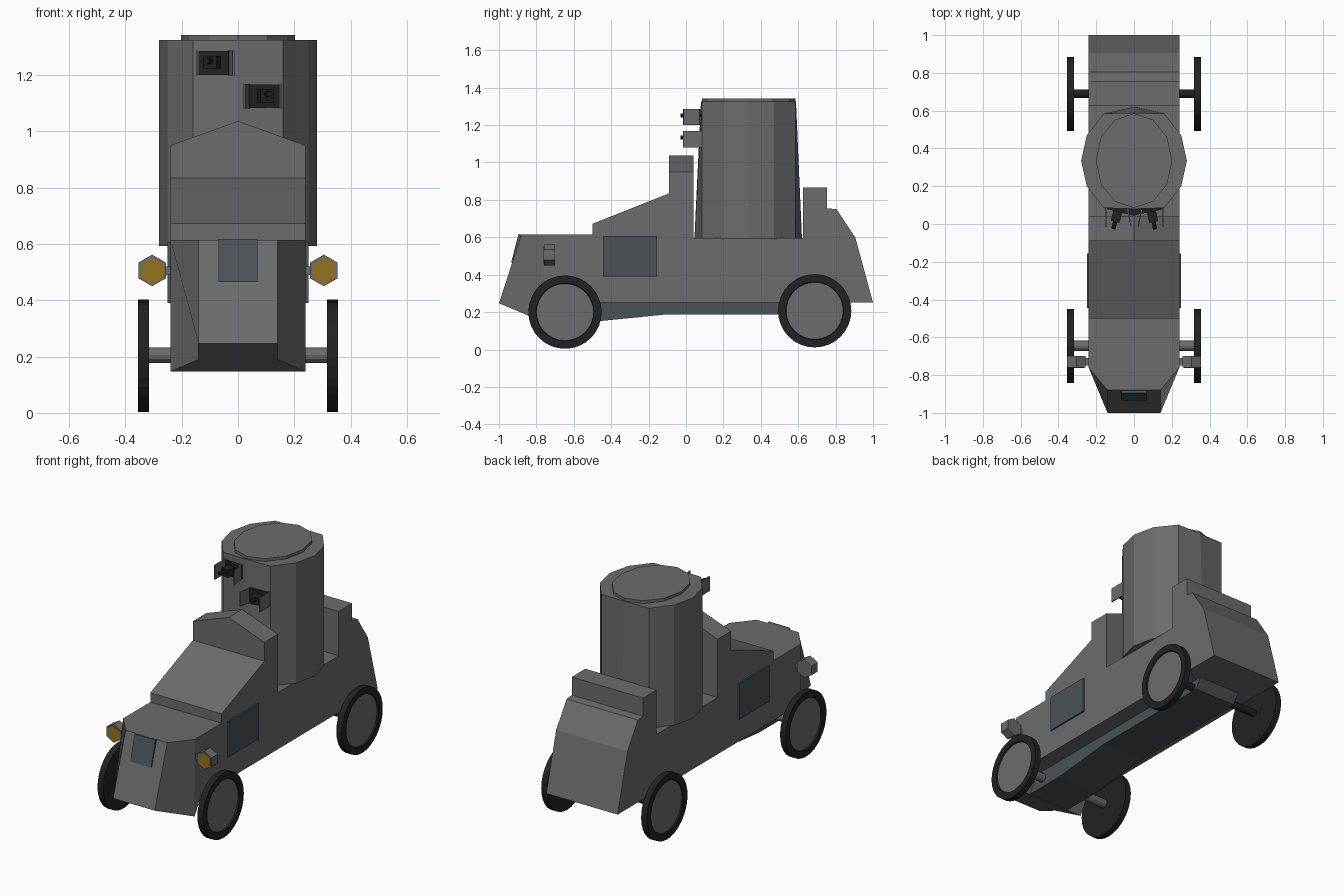
import bpy, bmesh, math
from mathutils import Vector, Matrix

if "Cube" in bpy.data.objects:
    bpy.data.objects.remove(bpy.data.objects["Cube"])


def material(name, color):
    m = bpy.data.materials.new(name)
    m.diffuse_color = (*color, 1)
    m.use_nodes = True
    m.node_tree.nodes["Principled BSDF"].inputs["Base Color"].default_value = m.diffuse_color
    return m


GREY = material("armour_grey", (0.15, 0.15, 0.15))
DARK = material("dark_rubber", (0.016, 0.016, 0.016))
BLUE = material("blue_grey", (0.072, 0.085, 0.097))
AMBER = material("amber", (0.30, 0.175, 0.015))


def finish(name, bm, mat=GREY):
    bmesh.ops.recalc_face_normals(bm, faces=bm.faces)
    me = bpy.data.meshes.new(name)
    bm.to_mesh(me)
    bm.free()
    ob = bpy.data.objects.new(name, me)
    bpy.context.collection.objects.link(ob)
    me.materials.append(mat)
    return ob


def loft(name, rings, mat=GREY):
    """Closed solid through rings with equal point counts."""
    bm = bmesh.new()
    vs = [[bm.verts.new(p) for p in r] for r in rings]
    n = len(vs[0])
    for a, b in zip(vs, vs[1:]):
        for i in range(n):
            j = (i + 1) % n
            bm.faces.new((a[i], a[j], b[j], b[i]))
    bm.faces.new(vs[0][::-1])
    bm.faces.new(vs[-1])
    return finish(name, bm, mat)


def side_prism(name, profile, x0, x1, mat=GREY):
    """Extrude a (y, z) profile across x."""
    return loft(name, [[(x, y, z) for y, z in profile] for x in (x0, x1)], mat)


def box(name, lo, hi, mat=GREY):
    prof = [(lo[1], lo[2]), (hi[1], lo[2]), (hi[1], hi[2]), (lo[1], hi[2])]
    return side_prism(name, prof, lo[0], hi[0], mat)


def lathe(name, origin, axis, steps, n, mat=GREY, phase=0.0):
    """Rings of (distance, radius) along 'x' or 'y' from origin."""
    rings = []
    for d, r in steps:
        ring = []
        for i in range(n):
            a = 2 * math.pi * i / n + phase
            u, v = r * math.cos(a), r * math.sin(a)
            off = (d, u, v) if axis == 'x' else (u, d, v)
            ring.append(Vector(origin) + Vector(off))
        rings.append(ring)
    return loft(name, rings, mat)


# Hull: cowl, turret deck and stepped tail
side_prism("hull", [(-0.5, 0.25), (-0.5, 0.672), (-0.09, 0.835), (0.04, 0.835),
                    (0.04, 0.595), (0.625, 0.595), (0.625, 0.865), (0.755, 0.865),
                    (0.755, 0.755), (0.805, 0.75), (0.905, 0.6), (1.0, 0.25)], -0.24, 0.24)

# Cab with a ridged roof
cab = [(-0.24, 0.8), (0.24, 0.8), (0.24, 0.95), (0, 1.037), (-0.24, 0.95)]
loft("cab_roof", [[(x, y, z) for x, z in cab] for y in (-0.09, 0.04)])

# Tapered bonnet with angled cheeks and a sloping chin, mirrored in x
half = {"A": (0.14, -0.88, 0.615), "B": (0.14, -1.0, 0.247), "C": (0.14, -0.863, 0.19),
        "D": (0.24, -0.76, 0.147), "E": (0.24, -0.76, 0.615), "G": (0.24, -0.7, 0.25),
        "H": (0.24, -0.5, 0.25), "I": (0.24, -0.5, 0.615)}
bm = bmesh.new()
right = {k: bm.verts.new(p) for k, p in half.items()}
left = {k: bm.verts.new((-p[0], p[1], p[2])) for k, p in half.items()}
for side in (right, left):
    for loop in ("ABCDE", "EDGHI"):
        bm.faces.new([side[k] for k in loop])
for strip in ("AB", "BC", "CD", "DG", "GH", "HI", "AEI"):
    bm.faces.new([right[k] for k in strip] + [left[k] for k in strip[::-1]])
finish("bonnet", bm)

# Radiator hatch
side_prism("radiator_hatch", [(-0.87, 0.612), (-0.895, 0.618), (-0.935, 0.465),
                              (-0.92, 0.465)], -0.07, 0.07, BLUE)

# Belly tray under the hull
side_prism("belly_tray", [(-0.7, 0.255), (-0.755, 0.148), (-0.5, 0.148), (-0.1, 0.188),
                          (0.72, 0.188), (0.76, 0.255)], -0.14, 0.14, BLUE)

# Turret: twelve sides, front and rear ridges lean inwards
rings = []
for z, back, front in ((0.592, 0.62, 0.045), (1.325, 0.588, 0.08)):
    flank = [(0.16, 0.085), (0.25, 0.2), (0.28, 0.335), (0.25, 0.47), (0.16, 0.585)]
    outline = [(0, front)] + flank + [(0, back)] + [(-x, y) for x, y in flank[::-1]]
    rings.append([(x, y, z) for x, y in outline])
loft("turret", rings)

# Oval turret lid
loft("turret_lid", [[(0.202 * math.sin(a), 0.335 + 0.25 * math.cos(a), z)
                     for a in [math.tau * i / 12 for i in range(12)]]
                    for z in (1.31, 1.342)])

# Two guns, each with a dark mount, side shields and a barrel
for label, s, x, z, yaw in (("left", -1, -0.085, 1.243, -0.25), ("right", 1, 0.092, 1.125, 0.2)):
    parts = [box(label + "_gun_mount", (-0.055, -0.005, -0.042), (0.055, 0.03, 0.042), DARK),
             box(label + "_gun_body", (-0.024, -0.06, -0.022), (0.024, 0.02, 0.024), DARK),
             lathe(label + "_gun_barrel", (0, 0, 0.008), 'y', [(-0.1, 0.011), (0, 0.011)], 8, DARK)]
    for ob in parts:
        ob.data.transform(Matrix.Translation((x, 0.07, z)) @ Matrix.Rotation(yaw, 4, 'Z'))
    for place, off, turn in (("inner", -s * 0.054, -s * 0.18), ("outer", s * 0.062, 0.0)):
        shield = box(f"{label}_gun_{place}_shield", (-0.003, -0.085, -0.044), (0.003, 0.02, 0.044))
        shield.data.transform(Matrix.Translation((x + off, 0.07, z))
                              @ Matrix.Rotation(turn, 4, 'Z'))

# Axles
for name, y, z, r, mat in (("front_axle", -0.645, 0.205, 0.027, GREY),
                           ("rear_axle", 0.69, 0.21, 0.022, DARK)):
    lathe(name, (0, y, z), 'x', [(-0.325, r), (0.325, r)], 12, mat)

# Mirrored side parts
for s, side in ((-1, "left"), (1, "right")):
    # Side doors
    box(side + "_door", (s * 0.23, -0.445, 0.39), (s * 0.25, -0.155, 0.607), BLUE)

    # Wheels: tyre with a recessed face and grey disc
    for name, y, z in (("front", -0.647, 0.2), ("rear", 0.688, 0.207)):
        lathe(f"{side}_{name}_tyre", (0, y, z), 'x',
              [(s * 0.317, 0.175), (s * 0.317, 0.196), (s * 0.355, 0.196),
               (s * 0.355, 0.155), (s * 0.342, 0.15)], 32, DARK)
        lathe(f"{side}_{name}_wheel_disc", (0, y, z), 'x',
              [(s * 0.33, 0.152), (s * 0.347, 0.152)], 32)

    # Hexagonal headlamps with amber lenses
    c = (s * 0.305, 0, 0.506)
    lathe(side + "_headlamp", c, 'y', [(-0.76, 0.056), (-0.7, 0.056)], 6, GREY, math.pi / 6)
    lathe(side + "_headlamp_lens", c, 'y', [(-0.763, 0.047), (-0.75, 0.047)], 6, AMBER, math.pi / 6)
    box(side + "_headlamp_arm", (s * 0.22, -0.75, 0.49), (s * 0.29, -0.71, 0.52))
